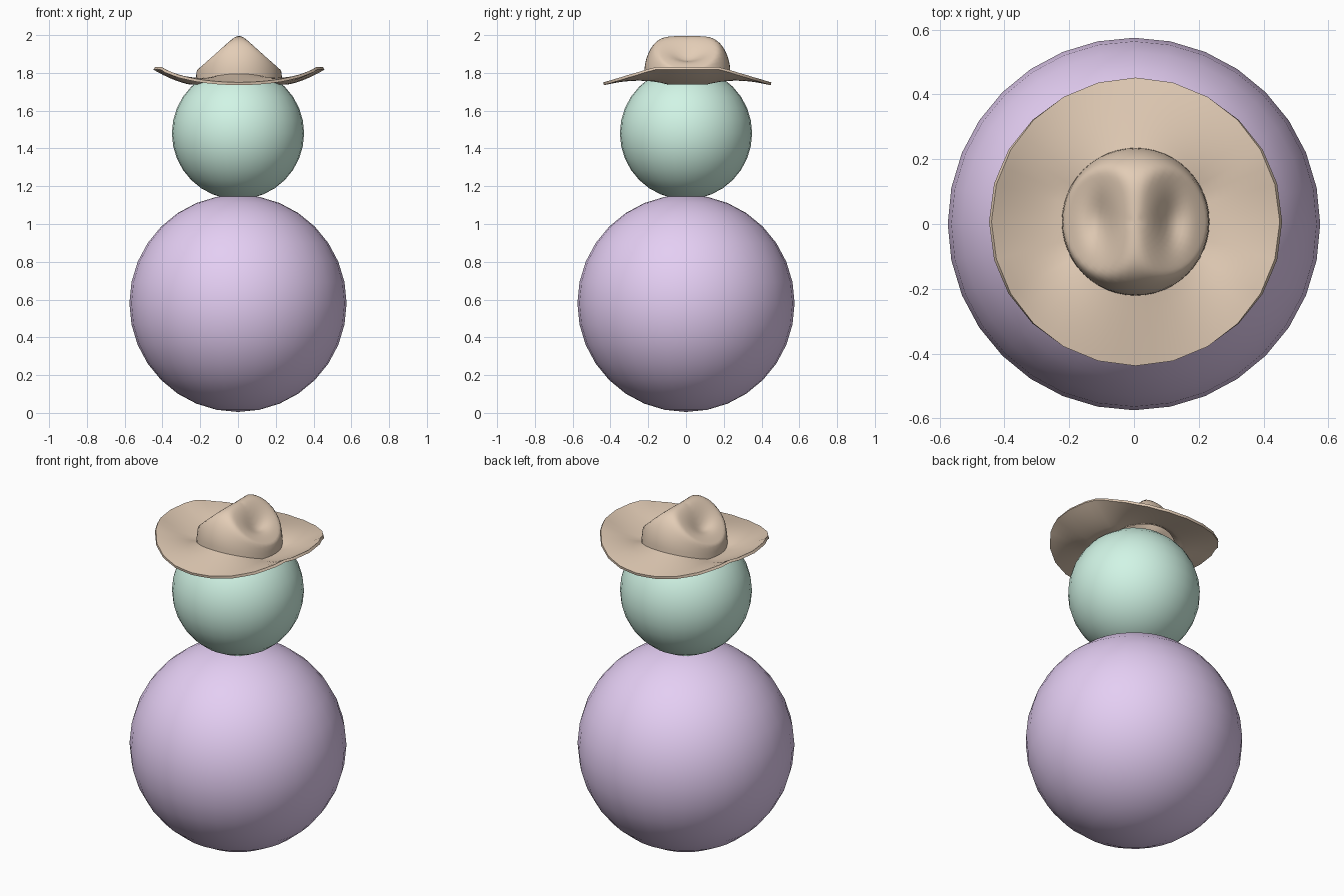
import bpy, bmesh, math
from math import sin, cos, pi, exp, hypot, radians

if "Cube" in bpy.data.objects:
    bpy.data.objects.remove(bpy.data.objects["Cube"])


def paint(obj, color):
    mat = bpy.data.materials.new(obj.name + "_color")
    mat.diffuse_color = (*color, 1)
    mat.use_nodes = True
    mat.node_tree.nodes["Principled BSDF"].inputs["Base Color"].default_value = mat.diffuse_color
    obj.data.materials.append(mat)


def ball(name, radius, z, color):
    bpy.ops.mesh.primitive_uv_sphere_add(segments=32, ring_count=16, radius=radius, location=(0, 0, z))
    obj = bpy.context.object
    obj.name = name
    bpy.ops.object.shade_smooth()
    paint(obj, color)


# Two stacked balls
ball("body", 0.575, 0.58, (0.78, 0.62, 0.90))
ball("head", 0.35, 1.48, (0.64, 0.91, 0.79))

# Hat: one polar sheet, pinched crown inside, saddle-shaped brim outside
CROWN, RIM, SEG, BASE = 0.228, 0.445, 48, 1.76


def curl(a):
    # How far the brim turns up: 0 at front and back, 1 at the sides
    return min(1.0, (RIM - RIM * abs(sin(a))) / 0.27)


def brim_z(t, a):
    k = curl(a)
    side = 1.75 + 0.08 * t ** 1.6
    front = 1.795 - 0.045 * t
    return k * side + (1 - k) * front


def crown_z(x, y, a):
    q = min(1, hypot(x, y) / CROWN)
    base = brim_z(0, a) * q ** 8 + BASE * (1 - q ** 8)
    dome = base + (2.0 - base) * (1 - q ** 4) ** 0.5
    gable = 2.02 - 0.92 * hypot(x, 0.02)
    d = dome - gable
    z = (dome + gable - hypot(d, 0.012)) / 2
    z -= 0.045 * exp(-((abs(x) - 0.11) / 0.045) ** 2 - (y / 0.085) ** 2)
    return max(z, base)


bm = bmesh.new()
center = bm.verts.new((0, 0, crown_z(0, 0, 0)))
rings = []
for i in range(1, 19):
    r = CROWN * sin(i / 18 * pi / 2)
    angles = [2 * pi * j / SEG for j in range(SEG)]
    rings.append([bm.verts.new((r * cos(a), r * sin(a), crown_z(r * cos(a), r * sin(a), a)))
                  for a in angles])
for i in range(1, 10):
    t = i / 9
    ring = []
    for j in range(SEG):
        a = 2 * pi * j / SEG
        r = CROWN + (RIM - CROWN) * t
        if j % 2:
            r *= cos(pi / 24)      # keeps the rim a 24-sided outline
        ring.append(bm.verts.new((r * cos(a), r * sin(a), brim_z(t, a))))
    rings.append(ring)
for j in range(SEG):
    k = (j + 1) % SEG
    bm.faces.new((center, rings[0][j], rings[0][k]))
    for inner, outer in zip(rings, rings[1:]):
        bm.faces.new((inner[j], outer[j], outer[k], inner[k]))
mesh = bpy.data.meshes.new("hat")
bm.to_mesh(mesh)
bm.free()
hat = bpy.data.objects.new("hat", mesh)
bpy.context.collection.objects.link(hat)
hat.location = (0.005, 0.007, 0)
paint(hat, (0.77, 0.61, 0.47))

# Felt thickness
bpy.ops.object.select_all(action='DESELECT')
hat.select_set(True)
bpy.context.view_layer.objects.active = hat
solid = hat.modifiers.new("felt", 'SOLIDIFY')
solid.thickness = 0.015
solid.offset = -1
bpy.ops.object.modifier_apply(modifier=solid.name)
bpy.ops.object.shade_smooth_by_angle(angle=radians(75))
